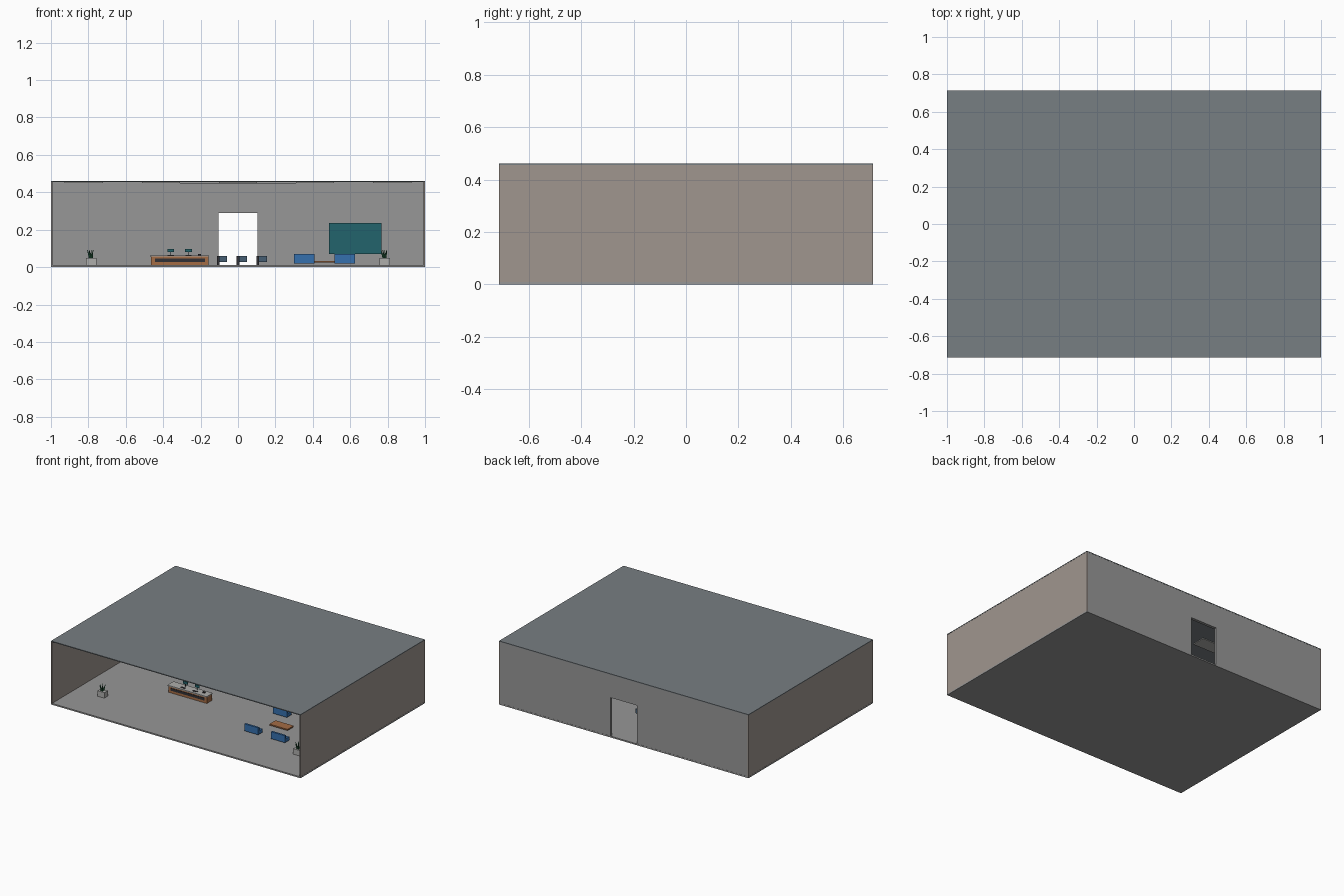
import bpy, math
from mathutils import Vector

if "Cube" in bpy.data.objects:
    bpy.data.objects.remove(bpy.data.objects["Cube"])

def mat(name, r, g, b):
    m = bpy.data.materials.new(name)
    m.diffuse_color = (r, g, b, 1)
    m.use_nodes = True
    m.node_tree.nodes["Principled BSDF"].inputs["Base Color"].default_value = m.diffuse_color
    return m

TAN = mat("warm_wall", .35, .305, .275)
SLATE = mat("slate_ceiling", .185, .21, .225)
GREY = mat("mid_grey", .31, .31, .31)
LIGHT = mat("pale_grey", .42, .42, .41)
WOOD = mat("wood", .37, .15, .06)
DARK = mat("dark", .03, .03, .035)
BLUE = mat("blue_fabric", .035, .16, .42)
TEAL = mat("teal_screen", .016, .127, .15)
GLASS = mat("gate_glass", .06, .11, .17)
GREEN = mat("leaf_green", .02, .12, .05)

def box(name, x, y, z, m=GREY):
    """Axis-aligned box from (min, max) pairs."""
    bpy.ops.mesh.primitive_cube_add(size=1, location=[(a + b) / 2 for a, b in (x, y, z)])
    o = bpy.context.object
    o.name = name
    o.scale = [b - a for a, b in (x, y, z)]
    bpy.ops.object.transform_apply(location=False, rotation=False, scale=True)
    o.data.materials.append(m)
    return o

def around(c, size):
    return (c - size / 2, c + size / 2)

# Room shell, open at the front
Y = .713
box("floor", (-1, 1), (-Y, Y), (0, .01))
box("ceiling", (-1, 1), (-Y, Y), (.455, .461), SLATE)
box("left_wall", (-.999, -.992), (-Y, Y), (.01, .455), TAN)
box("right_wall", (.992, .999), (-Y, Y), (.01, .455), TAN)
box("back_wall_left", (-.992, -.105), (.695, Y - .001), (.01, .455))
box("back_wall_right", (.105, .992), (.695, Y - .001), (.01, .455))
box("door_lintel", (-.105, .105), (.691, Y - .001), (.288, .455))

# Ceiling light panels
for i in range(5):
    for j in range(3):
        box("ceiling_light", around((i - 2) * .412, .205), around((j - 1) * .285, .1), (.450, .455), LIGHT)
box("centre_ceiling_panel", (-.31, .31), (-.05, .05), (.446, .450), SLATE)

# Reception desk
box("desk_body", (-.465, -.158), (-.132, -.074), (.01, .056), WOOD)
box("desk_front_strip", (-.445, -.176), (-.135, -.132), (.028, .046), DARK)
box("desk_top", (-.47, -.155), (-.138, -.068), (.056, .063), LIGHT)
for x in (-.36, -.265):
    box("monitor_stand", around(x, .003), (-.088, -.086), (.063, .082), DARK)
    box("monitor_screen", around(x, .036), (-.09, -.086), (.08, .098), TEAL)
    box("keyboard", around(x, .034), (-.12, -.106), (.063, .066), DARK)
box("desk_phone", around(-.205, .016), (-.105, -.09), (.063, .07), DARK)

# Entrance gates in front of the doorway
for x in (-.106, 0, .106):
    box("gate_post", around(x, .014), (.29, .385), (.01, .06), DARK)
    box("gate_glass_wing", (x + .007, x + .048), (.352, .358), (.028, .059), GLASS)

# Lounge seating and low table
for x in (.355, .57):
    for y in (-.355, -.025):
        box("sofa_back", around(x, .11), (y, y + .014), (.02, .071), BLUE)
        box("sofa_seat", around(x, .11), (y + .014, y + .05), (.02, .045), BLUE)
box("coffee_table", around(.4625, .145), around(-.162, .07), (.024, .033), WOOD)

# Wall screen
box("wall_screen", (.486, .766), (.683, .695), (.07, .236), TEAL)

# Potted plants
for x in (-.785, .785):
    y = -.43
    box("plant_pot", around(x, .056), around(y, .04), (.01, .05), LIGHT)
    for k in range(6):
        a = k * math.tau / 6
        lean = .014 if k else 0
        d = Vector((math.cos(a) * lean, math.sin(a) * lean, .042))
        bpy.ops.mesh.primitive_cone_add(vertices=6, radius1=.006, radius2=.001, depth=d.length,
                                        location=Vector((x, y, .05)) + d / 2 + Vector((d.x, d.y, 0)) * .5,
                                        rotation=d.to_track_quat('Z', 'Y').to_euler())
        leaf = bpy.context.object
        leaf.name = "plant_leaf"
        leaf.data.materials.append(GREEN)
